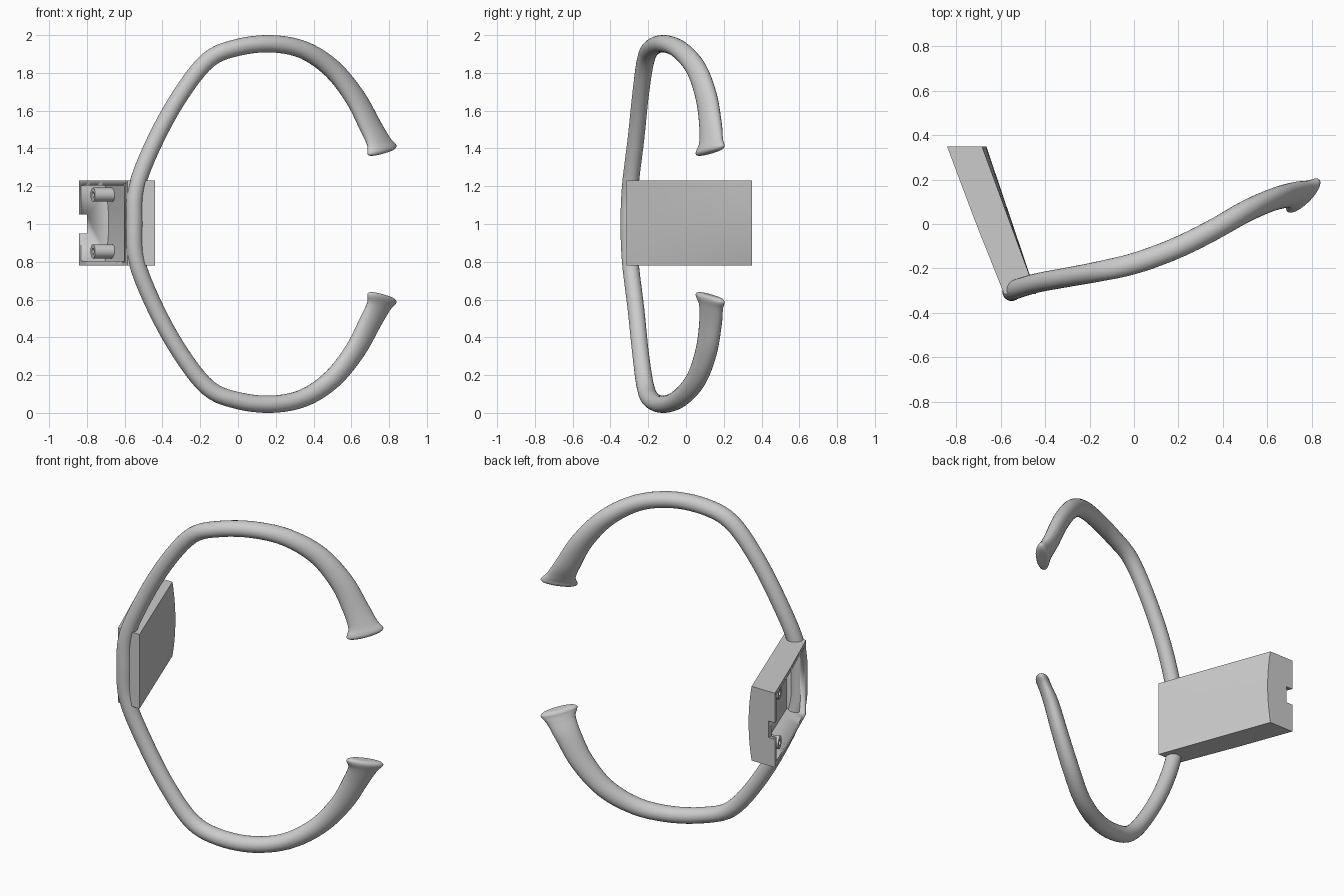
import bpy, bmesh, math
from mathutils import Vector

if "Cube" in bpy.data.objects:
    bpy.data.objects.remove(bpy.data.objects["Cube"])


def make_object(name, bm, angle=35):
    bmesh.ops.recalc_face_normals(bm, faces=bm.faces)
    me = bpy.data.meshes.new(name)
    bm.to_mesh(me)
    bm.free()
    ob = bpy.data.objects.new(name, me)
    bpy.context.collection.objects.link(ob)
    bpy.ops.object.select_all(action='DESELECT')
    bpy.context.view_layer.objects.active = ob
    ob.select_set(True)
    bpy.ops.object.shade_smooth_by_angle(angle=math.radians(angle))
    return ob


def loft(sections, cap_start=True, cap_end=True):
    """Skin a list of closed point loops."""
    bm = bmesh.new()
    loops = [[bm.verts.new(p) for p in s] for s in sections]
    n = len(loops[0])
    for a, b in zip(loops, loops[1:]):
        for i in range(n):
            j = (i + 1) % n
            bm.faces.new((a[i], a[j], b[j], b[i]))
    if cap_start:
        bm.faces.new(loops[0])
    if cap_end:
        bm.faces.new(loops[-1])
    return bm


def catmull(p, k, t):
    a, b, c, d = p[k - 1:k + 3]
    return [0.5 * (2 * B + (C - A) * t + (2 * A - 5 * B + 4 * C - D) * t * t
                   + (3 * B - A - 3 * C + D) * t ** 3) for A, B, C, D in zip(a, b, c, d)]


def cut(ob, cutter):
    m = ob.modifiers.new("cut", 'BOOLEAN')
    m.operation, m.solver, m.object = 'DIFFERENCE', 'EXACT', cutter
    bpy.context.view_layer.objects.active = ob
    bpy.ops.object.modifier_apply(modifier=m.name)
    bpy.data.objects.remove(cutter)


# Open ring, upper half: x, y, z above middle, half width, half thickness, foot blend
path = [
    (-.535, -.295, -.20, .045, .043, 0), (-.548, -.302, 0, .046, .043, 0),
    (-.535, -.295, .20, .045, .043, 0), (-.435, -.265, .45, .045, .043, 0),
    (-.30, -.24, .69, .045, .043, 0), (-.155, -.213, .87, .047, .044, 0),
    (.0, -.178, .935, .048, .045, 0), (.18, -.113, .954, .048, .046, 0),
    (.35, -.03, .92, .05, .046, 0), (.50, .055, .82, .056, .047, 0),
    (.62, .108, .67, .064, .045, .1), (.70, .13, .52, .072, .042, .35),
    (.743, .132, .44, .082, .038, .8), (.759, .128, .405, .101, .038, 1),
    (.763, .128, .388, .103, .036, 1), (.764, .128, .377, .08, .027, 1),
    (.764, .128, .375, .03, .01, 1)]
path.append(path[-1])
rows = [catmull(path, k, s / 5) for k in range(1, len(path) - 2) for s in range(5)]
rows.append(list(path[-2]))
pts = [Vector(r[:3]) for r in rows]
foot_dir = Vector((.15, .15, -1)).normalized()
sections = []
for i, r in enumerate(rows):
    t = pts[min(i + 1, len(pts) - 1)] - pts[max(i - 1, 0)]
    t = Vector((0, 0, 1)) if i == 0 else t.normalized()
    w = min(max(r[5], 0), 1)
    t = t.lerp(foot_dir, w).normalized()
    u = Vector((.7, .7, 0))
    u = (u - t * u.dot(t)).normalized()
    v = t.cross(u)
    sections.append([pts[i] + u * r[3] * math.cos(a) + v * r[4] * math.sin(a)
                     for a in (2 * math.pi * k / 24 for k in range(24))])
ring = make_object("open_ring", loft(sections, cap_start=False), 60)
ring.location.z = 1
mir = ring.modifiers.new("mirror", 'MIRROR')
mir.use_axis = (False, False, True)
mir.merge_threshold = .002


# Side housing: slanted hollow tray with a bowed outer plate
def lerp_line(line, y):
    for (y0, x0), (y1, x1) in zip(line, line[1:]):
        if y <= y1 or y1 == line[-1][0]:
            return x0 + (x1 - x0) * (y - y0) / (y1 - y0)


LEFT = [(-.29, -.595), (.03, -.722), (.35, -.842)]
RIGHT = [(-.315, -.44), (-.22, -.475), (.35, -.685)]


def tray(y0, y1, z0, z1, left_off, right_off):
    secs = []
    for k in range(9):
        y = y0 + (y1 - y0) * k / 8
        bow = .02 * (y + .315) / .665
        left, right = lerp_line(LEFT, y) - left_off, lerp_line(RIGHT, y) - right_off
        s = [(left, y, z1), (left, y, z0)]
        for j in range(13):
            q = j / 12
            s.append((right + bow * (1 - (2 * q - 1) ** 2), y, z0 + (z1 - z0) * q))
        secs.append(s)
    return loft(secs)


housing = make_object("side_housing", tray(-.315, .35, .78, 1.23, 0, 0))
cut(housing, make_object("cavity_cutter", tray(-.27, .32, .805, 1.205, .1, .03)))
bm = bmesh.new()
bmesh.ops.create_cube(bm, size=1)
for v in bm.verts:
    v.co = Vector((-.86 + v.co.x * .12, .34 + v.co.y * .12, 1.0 + v.co.z * .1))
cut(housing, make_object("notch_cutter", bm))

# Hollow screw posts inside the housing
for name, z in (("upper_post", 1.155), ("lower_post", .855)):
    base, axis = Vector((-.665, .235, z)), Vector((-.94, -.34, 0)).normalized()
    side, up = axis.cross(Vector((0, 0, 1))), Vector((0, 0, 1))
    secs = [[base + axis * d + (side * math.cos(a) + up * math.sin(a)) * r
             for a in (2 * math.pi * k / 24 for k in range(24))]
            for d, r in ((0, .037), (.11, .037), (.11, .017), (.03, .017))]
    make_object(name, loft(secs))
